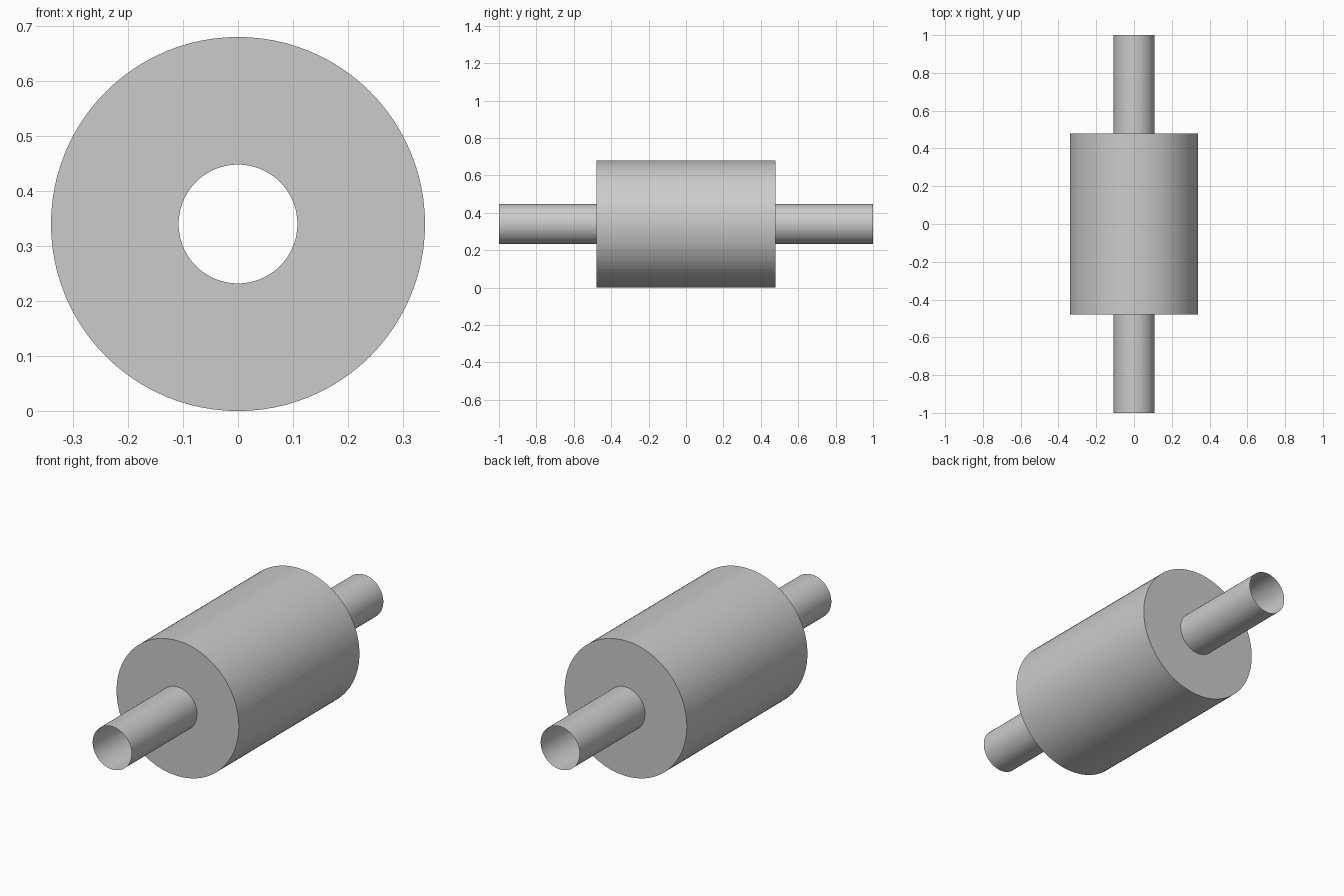
import bpy, bmesh, math
from mathutils import Vector, Matrix

if "Cube" in bpy.data.objects:
    bpy.data.objects.remove(bpy.data.objects["Cube"])

SIDES = 96
BODY_R, TUBE_R = 0.34, 0.108
BODY_Y, END_Y = 0.479, 1.0

# Half profile (radius, y), mirrored to give both ends
half = [(TUBE_R, END_Y), (TUBE_R, BODY_Y), (BODY_R, BODY_Y)]
profile = half + [(r, -y) for r, y in reversed(half)]

# Roller: drum with ringed ends and open tube handles, turned about the y axis
bm = bmesh.new()
verts = [bm.verts.new((0, y, BODY_R + r)) for r, y in profile]
edges = [bm.edges.new(pair) for pair in zip(verts, verts[1:])]
bmesh.ops.spin(bm, geom=verts + edges, cent=(0, 0, BODY_R), axis=(0, 1, 0),
               angle=math.tau, steps=SIDES, use_merge=False)
bmesh.ops.remove_doubles(bm, verts=bm.verts, dist=1e-4)
bmesh.ops.recalc_face_normals(bm, faces=bm.faces)

# Make sure the drum surface points outward
drum = max(bm.faces, key=lambda f: f.calc_center_median().z)
if drum.normal.z < 0:
    bmesh.ops.reverse_faces(bm, faces=bm.faces)

mesh = bpy.data.meshes.new("roller")
bm.to_mesh(mesh)
bm.free()
bpy.context.collection.objects.link(bpy.data.objects.new("roller", mesh))
